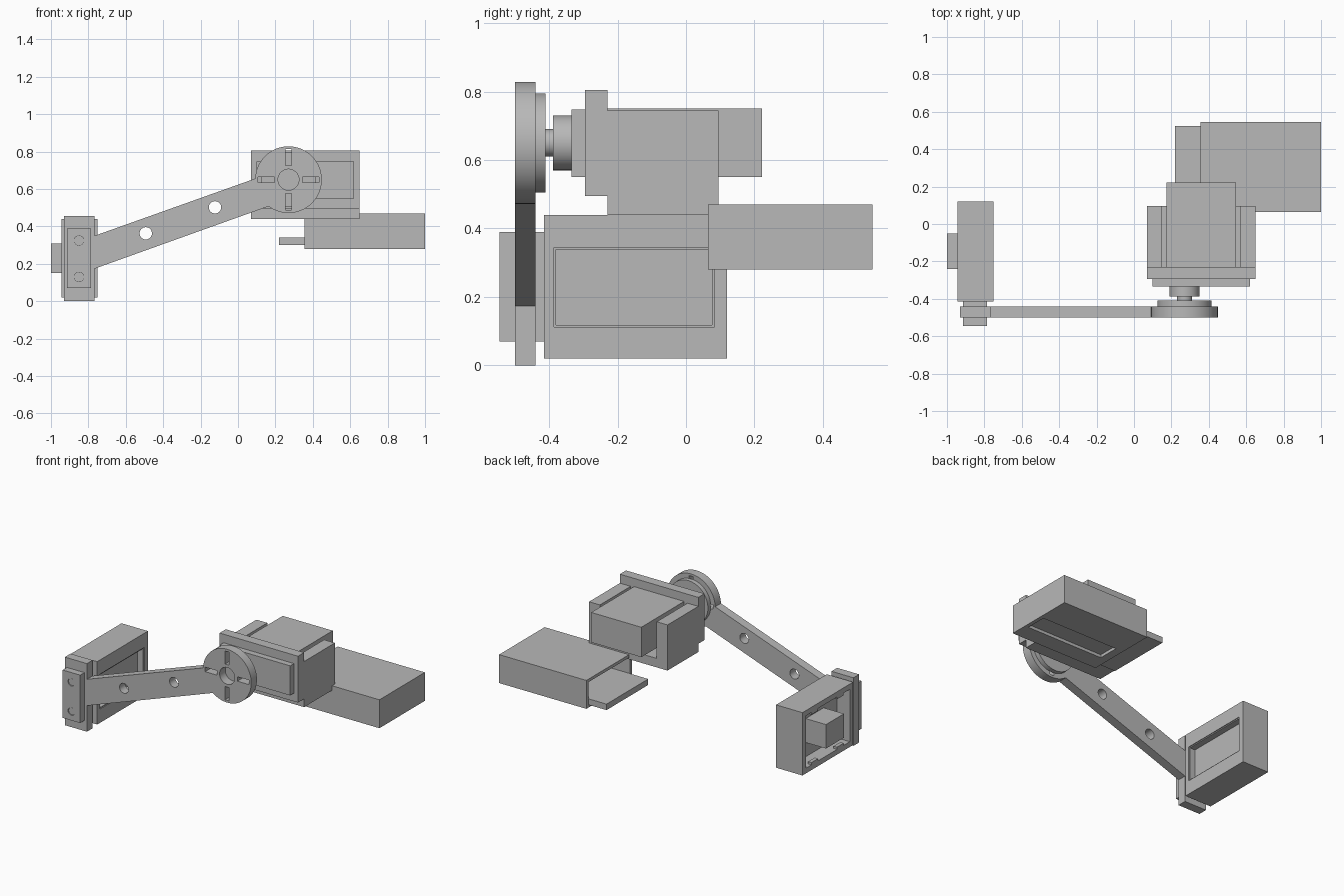
import bpy, bmesh, math
from mathutils import Matrix, Vector

if "Cube" in bpy.data.objects:
    bpy.data.objects.remove(bpy.data.objects["Cube"], do_unlink=True)

grey = bpy.data.materials.new("plain grey")
grey.use_nodes = True
grey.diffuse_color = (0.48, 0.48, 0.48, 1)
grey.node_tree.nodes["Principled BSDF"].inputs["Base Color"].default_value = grey.diffuse_color


def finish(name, bm):
    bmesh.ops.recalc_face_normals(bm, faces=bm.faces)
    mesh = bpy.data.meshes.new(name)
    bm.to_mesh(mesh)
    bm.free()
    mesh.materials.append(grey)
    obj = bpy.data.objects.new(name, mesh)
    bpy.context.collection.objects.link(obj)
    return obj


def box(name, x, y, z):
    """Box from (min, max) pairs."""
    bm = bmesh.new()
    bmesh.ops.create_cube(bm, size=1)
    for v in bm.verts:
        v.co = Vector([a + (b - a) * (c + 0.5) for (a, b), c in zip((x, y, z), v.co)])
    return finish(name, bm)


def activate(obj):
    bpy.ops.object.select_all(action='DESELECT')
    obj.select_set(True)
    bpy.context.view_layer.objects.active = obj


def cylinder(name, x, z, r, y, sides=64):
    """Cylinder along y between the pair y."""
    bm = bmesh.new()
    place = Matrix.Translation((x, sum(y) / 2, z)) @ Matrix.Rotation(math.pi / 2, 4, 'X')
    bmesh.ops.create_cone(bm, cap_ends=True, segments=sides, radius1=r, radius2=r,
                          depth=y[1] - y[0], matrix=place)
    return finish(name, bm)


def smooth(obj):
    activate(obj)
    bpy.ops.object.shade_smooth_by_angle(angle=math.radians(35))


def cut(obj, *cutters):
    activate(obj)
    for c in cutters:
        mod = obj.modifiers.new("cut", 'BOOLEAN')
        mod.operation = 'DIFFERENCE'
        mod.solver = 'EXACT'
        mod.object = c
        bpy.ops.object.modifier_apply(modifier=mod.name)
        bpy.data.objects.remove(c, do_unlink=True)


# Sleeve, open at one end, with a sliding tray and an underside slot
sleeve = box("sleeve", (0.355, 1), (0.065, 0.545), (0.28, 0.47))
cut(sleeve,
    box("sleeve_cavity", (0.3, 0.98), (0.085, 0.525), (0.3, 0.45)),
    box("sleeve_slot", (0.41, 0.975), (0.18, 0.32), (0.2, 0.32)))
box("tray", (0.22, 0.98), (0.085, 0.525), (0.3, 0.34))

# Motor cradle: a floor with two side walls
cradle = box("motor_cradle", (0.07, 0.65), (-0.23, 0.095), (0.44, 0.745))
cut(cradle, box("cradle_channel", (0.15, 0.57), (-0.3, 0.2), (0.5, 0.9)))
box("cradle_front_plate", (0.07, 0.65), (-0.295, -0.23), (0.495, 0.805))
box("motor_face", (0.1, 0.62), (-0.335, -0.295), (0.55, 0.748))
box("motor_body", (0.175, 0.545), (-0.25, 0.222), (0.55, 0.75))

# Turned shaft parts
HX, HZ = 0.27, 0.65
for name, r, y in (("shaft_collar", 0.08, (-0.388, -0.335)),
                   ("shaft", 0.04, (-0.412, -0.38)),
                   ("hub_flange", 0.145, (-0.44, -0.41))):
    smooth(cylinder(name, HX, HZ, r, y))

# Hub disc with a centre hole and four radial slots
THICK = (-0.5, -0.44)
THROUGH = (-0.6, -0.4)
disc = cylinder("hub_disc", HX, HZ, 0.178, THICK, 96)
cut(disc, cylinder("hub_hole", HX, HZ, 0.056, THROUGH, 48))
for s in (-1, 1):
    a, b = sorted((s * 0.075, s * 0.163))
    cut(disc,
        box("slot", (HX + a, HX + b), THROUGH, (HZ - 0.015, HZ + 0.015)),
        box("slot", (HX - 0.015, HX + 0.015), THROUGH, (HZ + a, HZ + b)))
smooth(disc)

# Sloping arm with two holes
bm = bmesh.new()
outline = [(-0.77, 0.173), (0.165, 0.508), (0.095, 0.657), (-0.77, 0.349)]
face = bm.faces.new([bm.verts.new((x, THICK[0], z)) for x, z in outline])
ext = bmesh.ops.extrude_face_region(bm, geom=[face])
bmesh.ops.translate(bm, vec=(0, THICK[1] - THICK[0], 0),
                    verts=[g for g in ext["geom"] if isinstance(g, bmesh.types.BMVert)])
arm = finish("arm", bm)
for x, z in ((-0.493, 0.363), (-0.123, 0.502)):
    cut(arm, cylinder("arm_hole", x, z, 0.033, THROUGH, 32))
smooth(arm)

# Arm end plate and clamp
box("arm_end_plate", (-0.93, -0.767), THICK, (0, 0.455))
clamp = box("clamp_block", (-0.915, -0.785), (-0.545, -0.41), (0.07, 0.39))
for z in (0.13, 0.325):
    cut(clamp, cylinder("screw_recess", -0.85, z, 0.025, (-0.6, -0.535), 32))
    screw = cylinder("clamp_screw", -0.85, z, 0.024, (-0.54, -0.53), 32)
    cut(screw, box("screw_slot", (-0.854, -0.846), (-0.6, -0.536), (z - 0.03, z + 0.03)))
    smooth(screw)

# Housing: open on the outer side, shallow window on the inner side
housing = box("housing", (-0.945, -0.75), (-0.415, 0.12), (0.02, 0.44))
cut(housing,
    box("housing_cavity", (-1.1, -0.85), (-0.38, 0.085), (0.055, 0.405)),
    box("window_step", (-0.755, -0.7), (-0.385, 0.083), (0.112, 0.345)),
    box("window", (-0.795, -0.7), (-0.38, 0.076), (0.118, 0.338)))
box("sensor_block", (-1, -0.845), (-0.24, -0.05), (0.15, 0.31))

# Small retaining clips on the rim
for y in (-0.28, -0.01):
    for z in ((0.05, 0.07), (0.39, 0.41)):
        box("retaining_clip", (-0.945, -0.92), (y - 0.035, y + 0.035), z)
